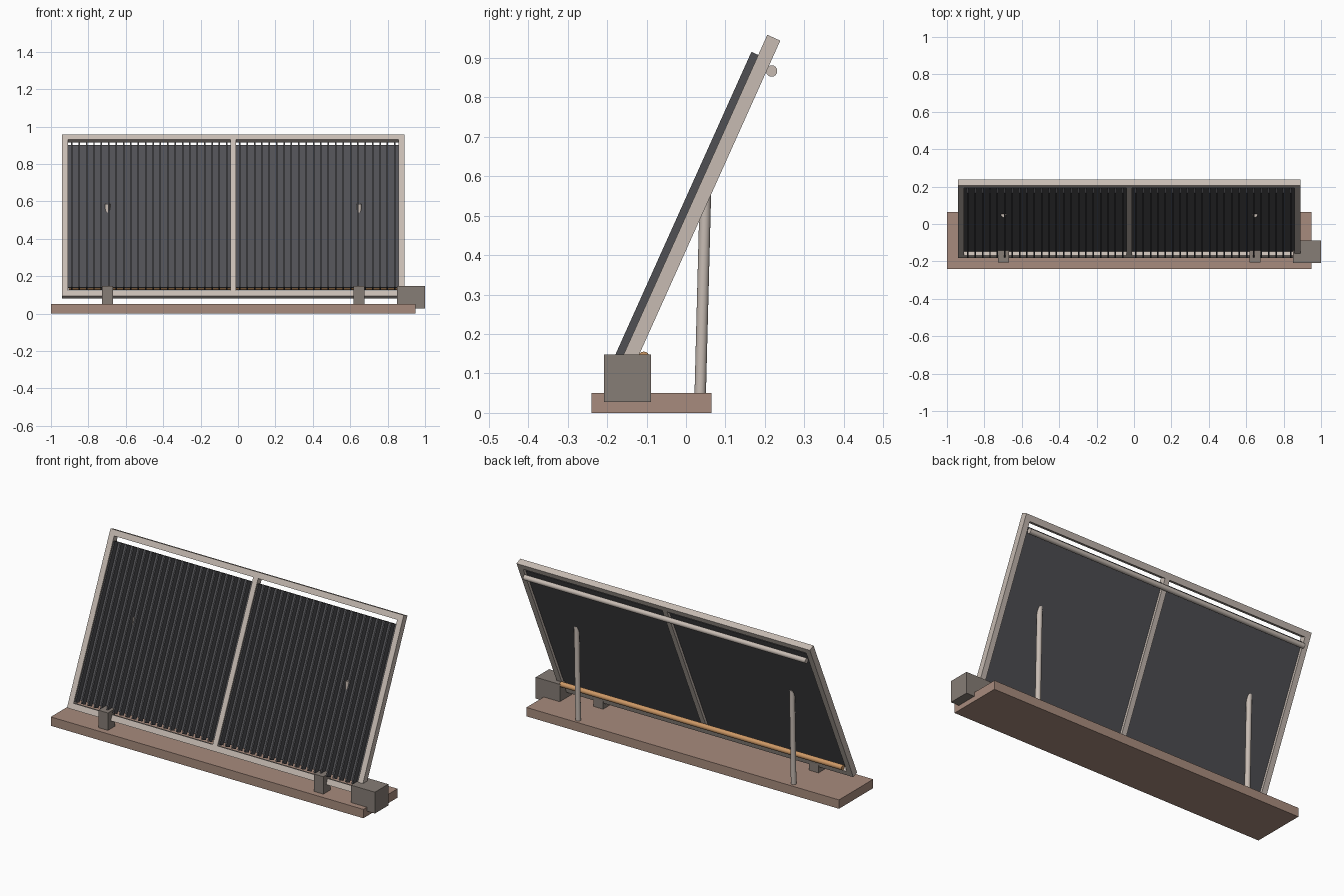
import bpy, bmesh, math
from mathutils import Vector, Matrix

if "Cube" in bpy.data.objects:
    bpy.data.objects.remove(bpy.data.objects["Cube"])

CX = -0.025                      # symmetry plane of panel, base and supports
TILT = math.radians(24.2)        # lean back from vertical
# Panel space: x across, y = depth behind the frame front, z up the slope
PANEL = Matrix.Translation((CX, -0.182, 0.095)) @ Matrix.Rotation(-TILT, 4, 'X')
WORLD = Matrix.Identity(4)


def material(name, rgb):
    m = bpy.data.materials.new(name)
    m.diffuse_color = (*rgb, 1)
    m.use_nodes = True
    m.node_tree.nodes["Principled BSDF"].inputs["Base Color"].default_value = m.diffuse_color
    return m


PALE = material("pale_metal", (0.57, 0.50, 0.45))
DARK = material("dark_panel", (0.08, 0.08, 0.088))
BROWN = material("brown_base", (0.39, 0.26, 0.205))
GREY = material("warm_grey", (0.24, 0.205, 0.18))
COPPER = material("copper", (0.60, 0.31, 0.13))


def boxes(name, mat, ranges, space=WORLD):
    """One object made of boxes given as (x0, x1, y0, y1, z0, z1)."""
    bm = bmesh.new()
    for x0, x1, y0, y1, z0, z1 in ranges:
        mid = Vector((x0 + x1, y0 + y1, z0 + z1)) / 2
        size = Matrix.Diagonal((x1 - x0, y1 - y0, z1 - z0, 1))
        bmesh.ops.create_cube(bm, size=1, matrix=space @ Matrix.Translation(mid) @ size)
    mesh = bpy.data.meshes.new(name)
    bm.to_mesh(mesh)
    bm.free()
    mesh.materials.append(mat)
    ob = bpy.data.objects.new(name, mesh)
    bpy.context.collection.objects.link(ob)
    return ob


def rod(name, mat, a, b, r):
    a, b = Vector(a), Vector(b)
    bpy.ops.mesh.primitive_cylinder_add(vertices=16, radius=r, depth=(b - a).length,
                                        location=(a + b) / 2)
    ob = bpy.context.object
    ob.name = name
    ob.rotation_euler = (b - a).to_track_quat('Z', 'Y').to_euler()
    ob.data.materials.append(mat)
    bpy.ops.object.shade_smooth_by_angle(angle=math.radians(40))


# Base board and end box
boxes("base_board", BROWN, [(-1.0, 0.95, -0.24, 0.065, 0, 0.05)])
boxes("control_box", GREY, [(0.85, 1.0, -0.208, -0.089, 0.028, 0.148)])

# Tilted frame: side rails, top and bottom rails, centre bar
W, L, D, T = 0.915, 0.947, 0.036, 0.032
boxes("panel_frame", PALE, [
    (-W, -W + T, 0, D, 0, L), (W - T, W, 0, D, 0, L),
    (-W + T, W - T, 0, D, 0, T), (-W + T, W - T, 0, D, L - T, L),
    (-0.015, 0.015, 0, D, T, L - T)], PANEL)

# Two back plates, each with a row of upright fins
N = 22
for side, x0, x1 in (("left", -W + T, -0.015), ("right", 0.015, W - T)):
    boxes(side + "_plate", DARK, [(x0, x1, 0.015, 0.021, 0.055, 0.891)], PANEL)
    pitch = (x1 - x0) / N
    fins = [x0 + (i + 0.5) * pitch for i in range(N)]
    boxes(side + "_fins", DARK,
          [(x - 0.004, x + 0.004, -0.019, 0.016, 0.042, 0.891) for x in fins], PANEL)

# Rear struts and front clips
for side, s in (("left", -1), ("right", 1)):
    x = CX + s * 0.672
    rod(side + "_strut", PALE, (x, 0.036, 0.045), (x, 0.05, 0.585), 0.0145)
    boxes(side + "_clip", GREY, [(x - 0.03, x + 0.03, -0.206, -0.142, 0.05, 0.148)])

# Pipes along the back
rod("upper_pipe", PALE, (CX - 0.88, 0.217, 0.867), (CX + 0.88, 0.217, 0.867), 0.0145)
rod("lower_pipe", COPPER, (CX - 0.88, -0.107, 0.141), (CX + 0.88, -0.107, 0.141), 0.0145)
